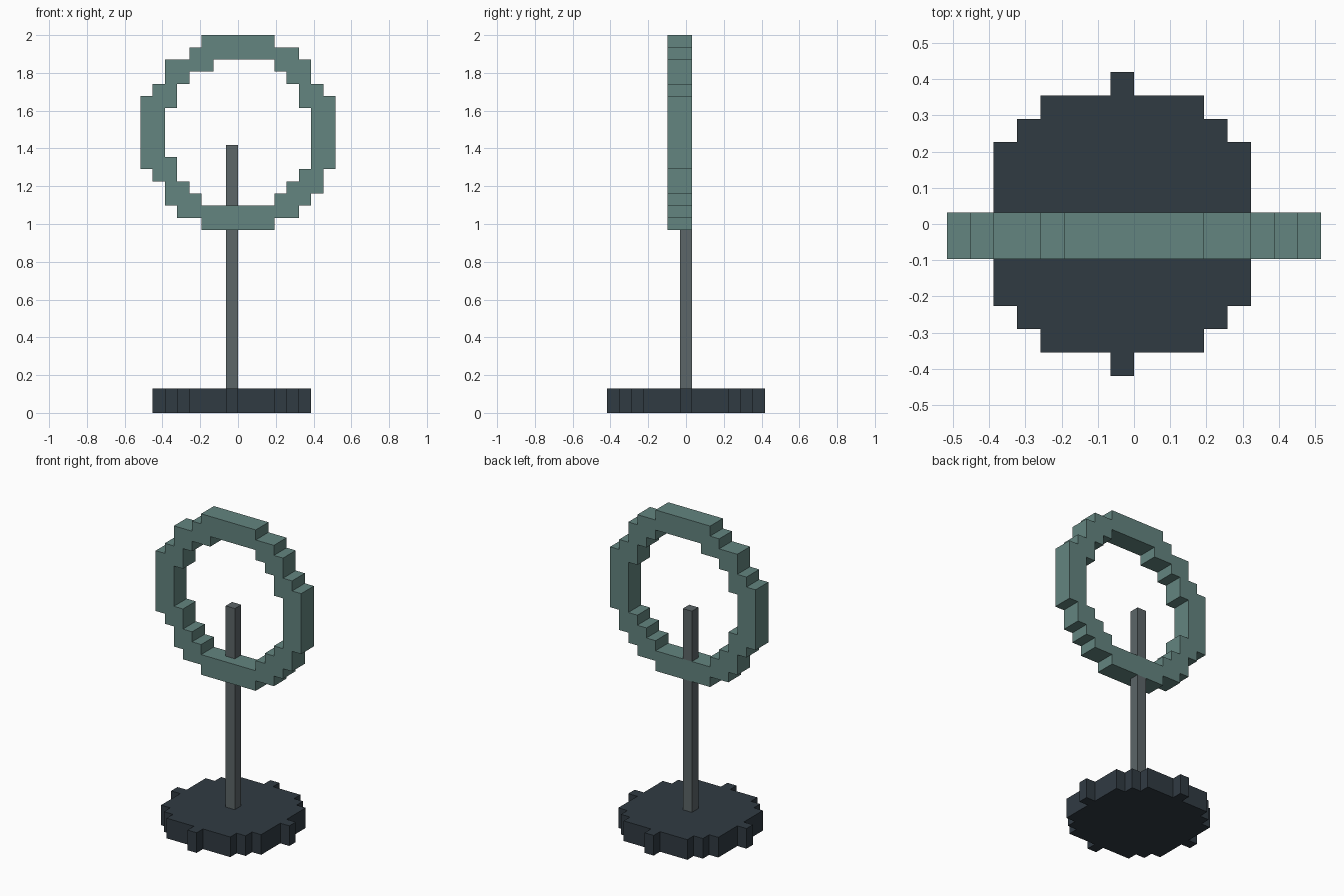
import bpy, bmesh
from mathutils import Vector

if "Cube" in bpy.data.objects:
    bpy.data.objects.remove(bpy.data.objects["Cube"])

U = 2 / 31  # size of one voxel


def material(name, rgb):
    m = bpy.data.materials.new(name)
    m.diffuse_color = (*rgb, 1)
    m.use_nodes = True
    m.node_tree.nodes["Principled BSDF"].inputs["Base Color"].default_value = m.diffuse_color
    return m


def finish(bm, name, mat):
    bmesh.ops.recalc_face_normals(bm, faces=bm.faces)
    mesh = bpy.data.meshes.new(name)
    bm.to_mesh(mesh)
    bm.free()
    mesh.materials.append(mat)
    bpy.context.collection.objects.link(bpy.data.objects.new(name, mesh))


def voxel_slab(name, cells, place, depth, mat):
    """Extrude a flat set of unit cells; place(a, b) maps cell corners to 3D voxel units."""
    bm = bmesh.new()
    verts = {}

    def corner(a, b):
        if (a, b) not in verts:
            verts[a, b] = bm.verts.new(Vector(place(a, b)) * U)
        return verts[a, b]

    for a, b in cells:
        bm.faces.new([corner(a, b), corner(a + 1, b), corner(a + 1, b + 1), corner(a, b + 1)])
    out = bmesh.ops.extrude_face_region(bm, geom=bm.faces[:], use_keep_orig=True)
    top = [g for g in out["geom"] if isinstance(g, bmesh.types.BMVert)]
    bmesh.ops.translate(bm, verts=top, vec=Vector(depth) * U)
    finish(bm, name, mat)


def post(name, z0, z1, mat):
    bm = bmesh.new()
    bmesh.ops.create_cube(bm, size=1)
    bmesh.ops.scale(bm, verts=bm.verts, vec=(U, U, (z1 - z0) * U))
    bmesh.ops.translate(bm, verts=bm.verts, vec=(-U / 2, 0, (z0 + z1) / 2 * U))
    finish(bm, name, mat)


teal = material("teal", (0.126, 0.233, 0.214))
steel = material("steel", (0.107, 0.133, 0.14))
slate = material("slate", (0.03, 0.043, 0.055))

# Round base: voxel disc of radius 6
disc = [(x, y) for x in range(-6, 7) for y in range(-6, 7) if x * x + y * y <= 36]
voxel_slab("base", disc, lambda x, y: (x - 1, y - 0.5, 0), (0, 0, 2), slate)

# Post, below and above the ring's lower rim
post("lower_post", 2, 15, steel)
post("upper_post", 17, 22, steel)

# Ring rows from the bottom up: outer left, inner left, inner right, outer right
rows = [(-3, 0, 0, 3), (-5, 0, 0, 5), (-6, -3, 3, 6), (-6, -4, 4, 7), (-7, -5, 5, 7),
        (-8, -5, 6, 8)] + [(-8, -6, 6, 8)] * 4 + [
        (-8, -5, 5, 8), (-7, -5, 5, 7), (-6, -4, 4, 6), (-6, -2, 3, 6),
        (-4, 0, 0, 5), (-3, 0, 0, 3)]
ring = [(x, 15 + i) for i, (a, b, c, d) in enumerate(rows)
        for x in [*range(a, b), *range(c, d)]]
voxel_slab("ring", ring, lambda x, z: (x, -1.5, z), (0, 2, 0), teal)
